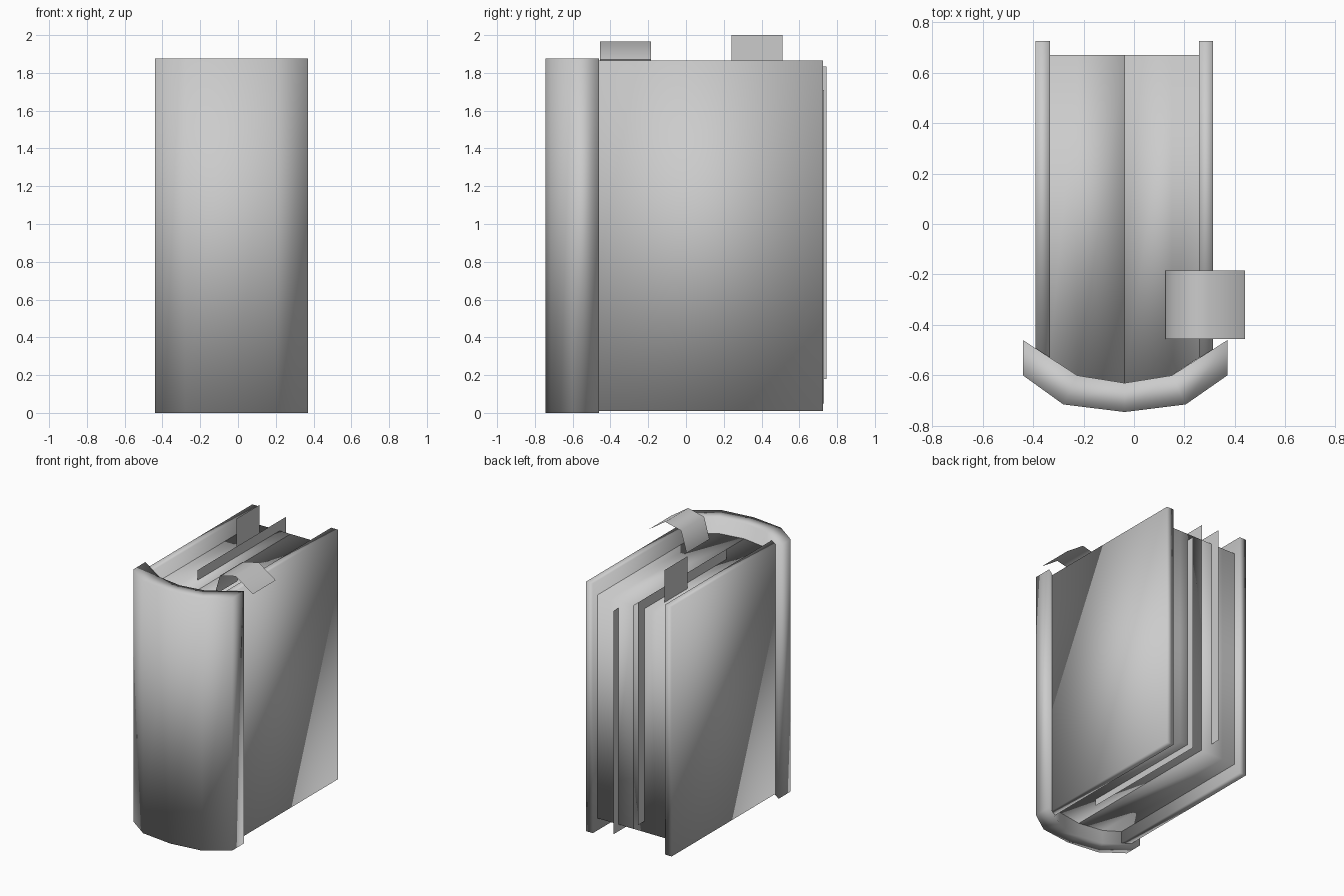
import bpy

cube = bpy.data.objects.get("Cube")
if cube:
    bpy.data.objects.remove(cube, do_unlink=True)

# Single plain grey for the whole book
GREY = (0.6, 0.6, 0.6, 1.0)
grey = bpy.data.materials.new("plain_grey")
grey.use_nodes = True
grey.diffuse_color = GREY
grey.node_tree.nodes["Principled BSDF"].inputs["Base Color"].default_value = GREY


def add_mesh(name, verts, faces):
    mesh = bpy.data.meshes.new(name)
    mesh.from_pydata(verts, [], faces)
    mesh.materials.append(grey)
    mesh.shade_smooth()
    mesh.update()
    obj = bpy.data.objects.new(name, mesh)
    bpy.context.scene.collection.objects.link(obj)
    return obj


def slab(name, near, far, z0, z1, ends=(True, True)):
    """Upright solid between a near and a far rail, both running along +x."""
    n = len(near)
    verts = [(x, y, z) for z in (z0, z1) for rail in (near, far) for x, y in rail]
    a, b, c, d = (range(k * n, k * n + n) for k in range(4))
    faces = []
    for i in range(n - 1):
        j = i + 1
        faces += [(a[j], a[i], b[i], b[j]), (c[i], c[j], d[j], d[i]),
                  (a[i], a[j], c[j], c[i]), (b[j], b[i], d[i], d[j])]
    if ends[0]:
        faces.append((b[0], a[0], c[0], d[0]))
    if ends[1]:
        faces.append((a[-1], b[-1], d[-1], c[-1]))
    return add_mesh(name, verts, faces)


def sheet(name, x, y0, y1, z0, z1):
    """Single upright leaf of paper."""
    return add_mesh(name, [(x, y0, z0), (x, y1, z0), (x, y1, z1), (x, y0, z1)],
                    [(0, 1, 2, 3)])


# Rounded spine
outer = [(-0.44, -0.60), (-0.28, -0.715), (-0.037, -0.745), (0.205, -0.715), (0.37, -0.60)]
inner = [(-0.44, -0.46), (-0.225, -0.60), (-0.037, -0.63), (0.15, -0.60), (0.37, -0.46)]
slab("spine", outer, inner, 0, 1.875)

# Front and back boards
for name, x0, x1 in (("right_cover", -0.39, -0.333), ("left_cover", 0.258, 0.314)):
    slab(name, [(x0, -0.53), (x1, -0.53)], [(x0, 0.725), (x1, 0.725)], 0.01, 1.865)

# Page block in two halves, meeting at the middle
for name, near, ends in (
        ("right_pages", [(-0.333, -0.53), (-0.225, -0.60), (-0.037, -0.63)], (False, True)),
        ("left_pages", [(-0.037, -0.63), (0.15, -0.60), (0.258, -0.53)], (True, False))):
    slab(name, near, [(x, 0.67) for x, y in near], 0.10, 1.76, ends)

# Loose leaves and upright bookmark
sheet("raised_leaf", -0.127, -0.295, 0.745, 0.18, 1.835)
sheet("lowered_leaf", 0.085, -0.31, 0.73, 0.05, 1.71)
sheet("bookmark", -0.18, 0.24, 0.51, 1.60, 2.0)

# Marker folded over the top of the cover
fold = [(0.125, 1.78), (0.17, 1.935), (0.30, 1.965), (0.44, 1.87)]
n = len(fold)
add_mesh("folded_marker",
         [(x, y, z) for y in (-0.455, -0.185) for x, z in fold],
         [(i, i + 1, n + i + 1, n + i) for i in range(n - 1)])
